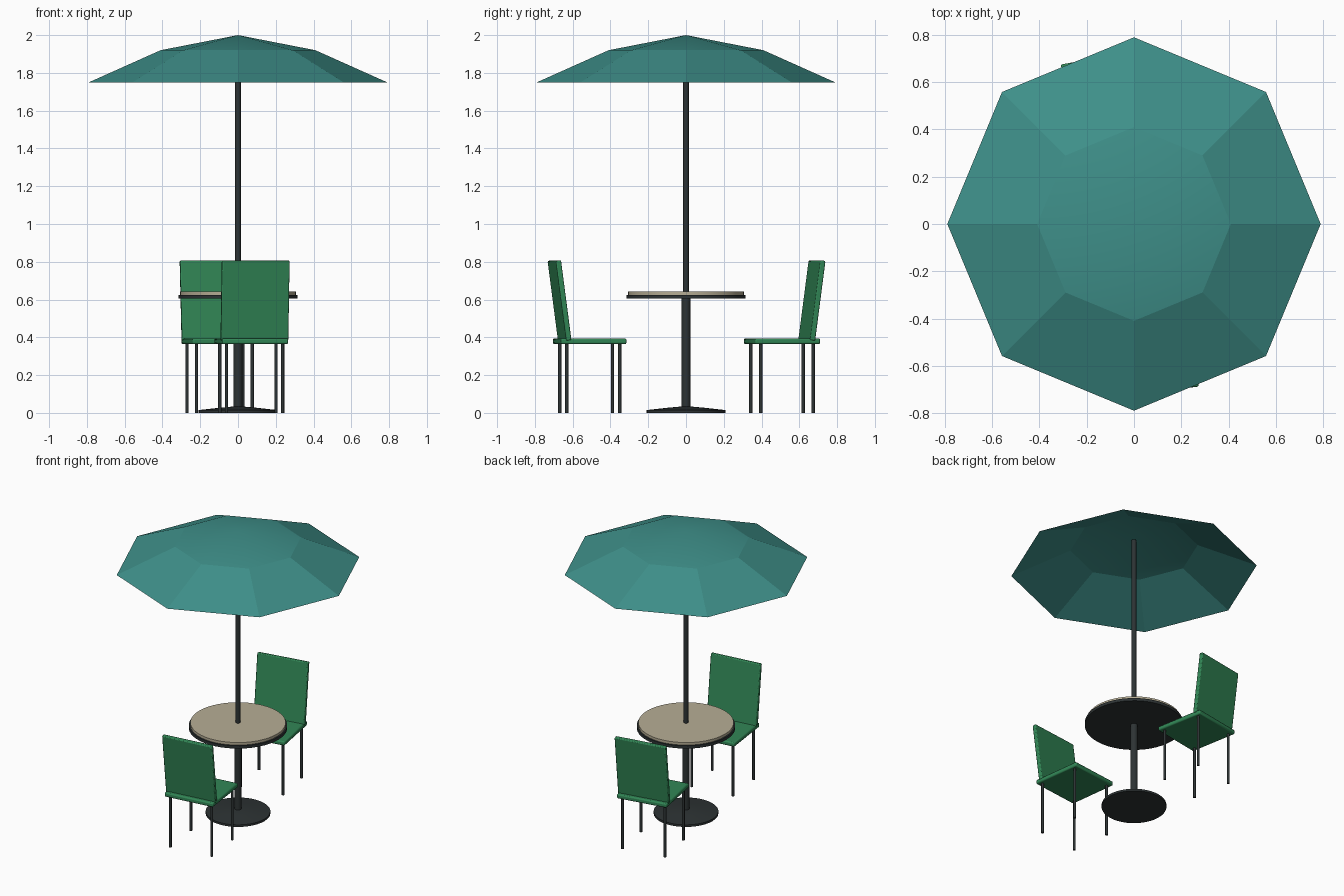
import bpy, math
from mathutils import Matrix, Vector

old = bpy.data.objects.get("Cube")
if old:
    bpy.data.objects.remove(old, do_unlink=True)


def material(name, r, g, b):
    m = bpy.data.materials.new(name)
    m.use_nodes = True
    m.diffuse_color = (r, g, b, 1)
    m.node_tree.nodes["Principled BSDF"].inputs["Base Color"].default_value = (r, g, b, 1)
    return m


TEAL = material("teal canvas", 0.048, 0.275, 0.25)
TAN = material("tan tabletop", 0.47, 0.42, 0.30)
DARK = material("dark metal", 0.026, 0.033, 0.034)
GREEN = material("green plastic", 0.031, 0.24, 0.092)


def shade(obj, degrees=30):
    bpy.ops.object.select_all(action="DESELECT")
    obj.select_set(True)
    bpy.context.view_layer.objects.active = obj
    bpy.ops.object.shade_smooth_by_angle(angle=math.radians(degrees))


def lathe(name, profile, sides, mat, degrees=30, matrix=Matrix()):
    """Revolve (radius, height) points, listed bottom to top, around z."""
    verts, rings, faces = [], [], []
    for r, z in profile:
        n = sides if r > 0 else 1
        rings.append([len(verts) + i % n for i in range(sides)])
        for i in range(n):
            a = 2 * math.pi * i / sides
            verts.append((r * math.cos(a), r * math.sin(a), z))
    for lo, hi in zip(rings, rings[1:]):
        for i in range(sides):
            j = (i + 1) % sides
            quad = [lo[i], lo[j], hi[j], hi[i]]
            faces.append(list(dict.fromkeys(quad)))
    mesh = bpy.data.meshes.new(name)
    mesh.from_pydata(verts, [], faces)
    mesh.materials.append(mat)
    obj = bpy.data.objects.new(name, mesh)
    bpy.context.collection.objects.link(obj)
    obj.matrix_world = matrix
    shade(obj, degrees)
    return obj


def rod(name, radius, z0, z1, sides, mat, matrix=Matrix()):
    profile = [(0, z0), (radius, z0), (radius, z1), (0, z1)]
    return lathe(name, profile, sides, mat, 50, matrix)


def slab(name, size, matrix, mat, bevel):
    bpy.ops.mesh.primitive_cube_add(size=1)
    obj = bpy.context.object
    obj.name = name
    obj.data.transform(Matrix.Diagonal((*size, 1)))
    obj.data.materials.append(mat)
    obj.matrix_world = matrix
    mod = obj.modifiers.new("rounded edges", "BEVEL")
    mod.width, mod.segments = bevel, 2
    shade(obj)
    return obj


# Parasol: a single octagonal sheet with a shallow crown
lathe("parasol_canopy", [(0.79, 1.75), (0.41, 1.92), (0, 2.0)], 8, TEAL, 10)
rod("parasol_pole", 0.015, 0.6, 1.975, 12, DARK)

# Table: round top on a dark rim, with a column and a low domed foot
rod("tabletop", 0.306, 0.62, 0.643, 48, TAN)
rod("table_rim", 0.316, 0.605, 0.625, 48, DARK)
rod("table_column", 0.024, 0.02, 0.61, 16, DARK)
lathe("table_foot", [(0, 0), (0.208, 0), (0.208, 0.015), (0.1, 0.027), (0, 0.036)],
      40, DARK)


def chair(label, x, y, yaw):
    """Local +y points to the back of the chair."""
    base = Matrix.Translation((x, y, 0)) @ Matrix.Rotation(math.radians(yaw), 4, "Z")
    slab(label + "_seat", (0.352, 0.35, 0.03),
         base @ Matrix.Translation((0, 0, 0.379)), GREEN, 0.008)
    lean = Matrix.Rotation(math.radians(-7.5), 4, "X")
    slab(label + "_backrest", (0.36, 0.028, 0.426),
         base @ Matrix.Translation((0, 0.161, 0.595)) @ lean, GREEN, 0.006)
    for side, sx in (("left", 1), ("right", -1)):
        for end, sy in (("front", -1), ("back", 1)):
            rod(f"{label}_{end}_{side}_leg", 0.009, 0, 0.37, 10, DARK,
                base @ Matrix.Translation((sx * 0.15, sy * 0.141, 0)))


# Two chairs facing each other across the table
chair("front_chair", 0.07, -0.51, 187.2)
chair("rear_chair", -0.097, 0.508, 10.2)
